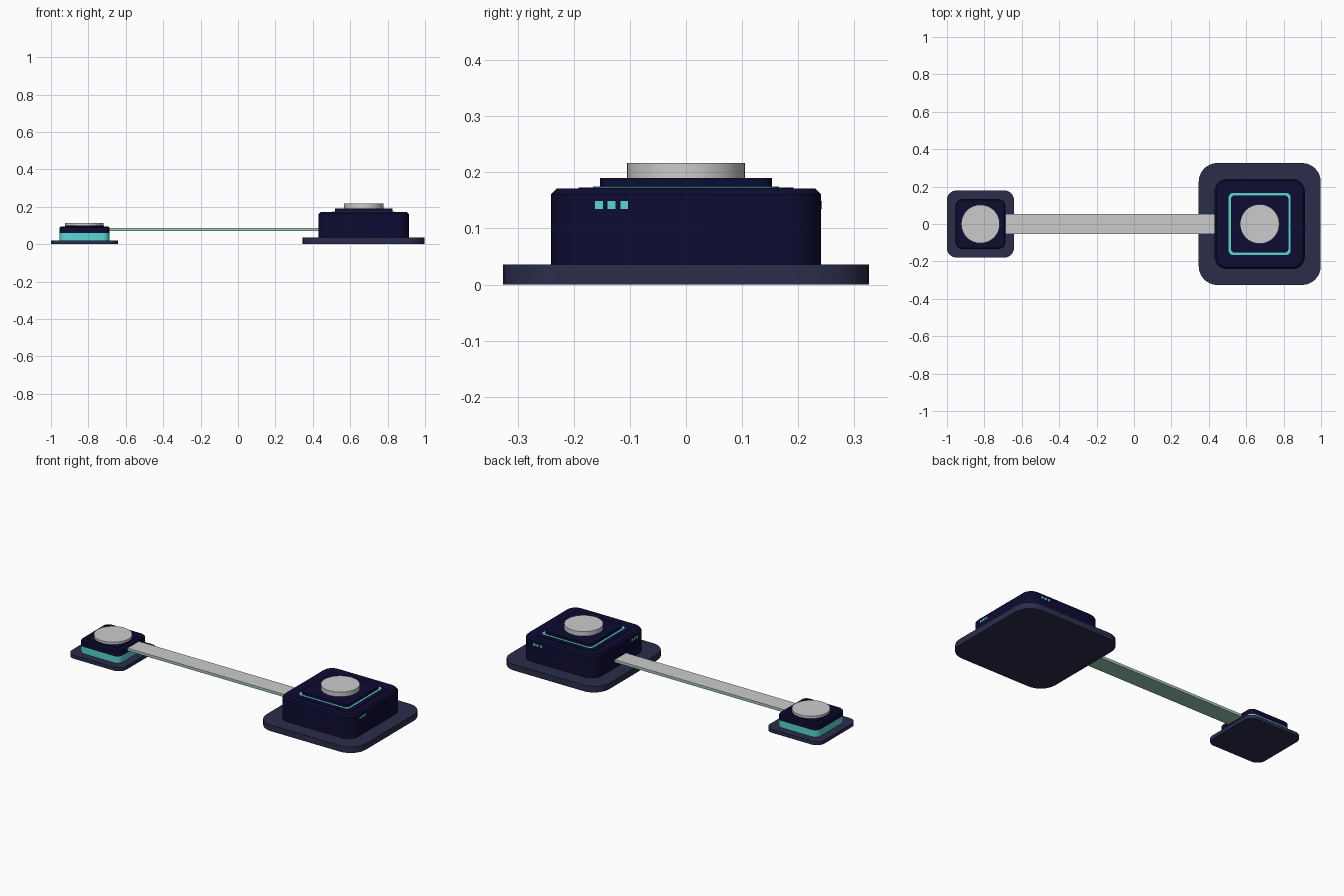
import bpy, bmesh, math

if "Cube" in bpy.data.objects:
    bpy.data.objects.remove(bpy.data.objects["Cube"])


def material(name, rgb):
    m = bpy.data.materials.new(name)
    m.diffuse_color = (*rgb, 1)
    m.use_nodes = True
    m.node_tree.nodes["Principled BSDF"].inputs["Base Color"].default_value = m.diffuse_color
    return m


NAVY = material("navy", (0.004, 0.0035, 0.032))
SLATE = material("slate", (0.024, 0.026, 0.07))
CYAN = material("cyan", (0.1, 0.68, 0.65))
GREEN = material("pale_green", (0.3, 0.6, 0.46))


def finish(bm, name, mat):
    bmesh.ops.recalc_face_normals(bm, faces=bm.faces)
    me = bpy.data.meshes.new(name)
    bm.to_mesh(me)
    bm.free()
    ob = bpy.data.objects.new(name, me)
    bpy.context.collection.objects.link(ob)
    if mat:
        me.materials.append(mat)
    bpy.context.view_layer.objects.active = ob
    for o in bpy.context.selected_objects:
        o.select_set(False)
    ob.select_set(True)
    bpy.ops.object.shade_smooth_by_angle(angle=math.radians(30))
    return ob


def slab(name, cx, half, radius, z0, z1, mat, chamfer=0.0):
    """Square slab with rounded corners and an optional top chamfer."""
    levels = [(z0, 0.0), (z1 - chamfer, 0.0)]
    if chamfer:
        levels.append((z1, chamfer))
    bm = bmesh.new()
    rings = []
    for z, inset in levels:
        ring = []
        for k in range(4):
            a0 = k * math.pi / 2
            sx, sy = [(1, 1), (-1, 1), (-1, -1), (1, -1)][k]
            for i in range(9):
                a = a0 + i / 8 * math.pi / 2
                r = radius - inset
                ring.append(bm.verts.new((
                    cx + sx * (half - radius) + r * math.cos(a),
                    sy * (half - radius) + r * math.sin(a), z)))
        rings.append(ring)
    for a, b in zip(rings, rings[1:]):
        for i in range(len(a)):
            j = (i + 1) % len(a)
            bm.faces.new((a[i], a[j], b[j], b[i]))
    bm.faces.new(rings[0])
    bm.faces.new(rings[-1])
    return finish(bm, name, mat)


def box(name, lo, hi, mat):
    bm = bmesh.new()
    bmesh.ops.create_cube(bm, size=1)
    for v in bm.verts:
        v.co = [lo[i] + (v.co[i] + 0.5) * (hi[i] - lo[i]) for i in range(3)]
    return finish(bm, name, mat)


def disc(name, cx, r, z0, z1):
    bm = bmesh.new()
    bmesh.ops.create_cone(bm, cap_ends=True, segments=48, radius1=r,
                          radius2=r, depth=z1 - z0)
    bmesh.ops.translate(bm, verts=bm.verts, vec=(cx, 0, (z0 + z1) / 2))
    return finish(bm, name, None)


def lights(name, cx, half, z, size, first, pitch):
    """Rows of three indicator lights on the right, left and back faces."""
    h, d = size / 2, 0.0015
    for i in range(3):
        t = first + i * pitch
        for side, s in (("right", 1), ("left", -1)):
            x = cx + s * half
            box(f"{name}_{side}_{i}", (x - d, t - h, z - h),
                (x + d, t + h, z + h), CYAN)
        x = cx - t
        box(f"{name}_back_{i}", (x - h, half - d, z - h),
            (x + h, half + d, z + h), CYAN)


# Large unit
LX = 0.672
slab("large_base", LX, 0.326, 0.1, 0.0, 0.036, SLATE)
slab("large_body", LX, 0.241, 0.065, 0.036, 0.171, NAVY, 0.01)
slab("large_top_panel", LX, 0.192, 0.03, 0.169, 0.173, NAVY)
slab("large_glow_ring", LX, 0.166, 0.025, 0.170, 0.1745, CYAN)
slab("large_step", LX, 0.153, 0.02, 0.170, 0.190, NAVY)
disc("large_knob", LX, 0.105, 0.190, 0.217)
lights("large_light", LX, 0.241, 0.142, 0.014, -0.155, 0.0225)

# Small unit
SX = -0.821
slab("small_base", SX, 0.179, 0.05, 0.0, 0.021, SLATE)
slab("small_glow_band", SX, 0.133, 0.036, 0.021, 0.061, CYAN)
slab("small_body", SX, 0.133, 0.036, 0.060, 0.095, NAVY, 0.006)
slab("small_top_panel", SX, 0.105, 0.02, 0.094, 0.099, NAVY)
disc("small_knob", SX, 0.103, 0.099, 0.113)

# Connecting strip
box("strip_core", (-0.69, -0.053, 0.070), (0.432, 0.053, 0.080), GREEN)
box("strip_cover", (-0.69, -0.053, 0.080), (0.432, 0.053, 0.086), None)
